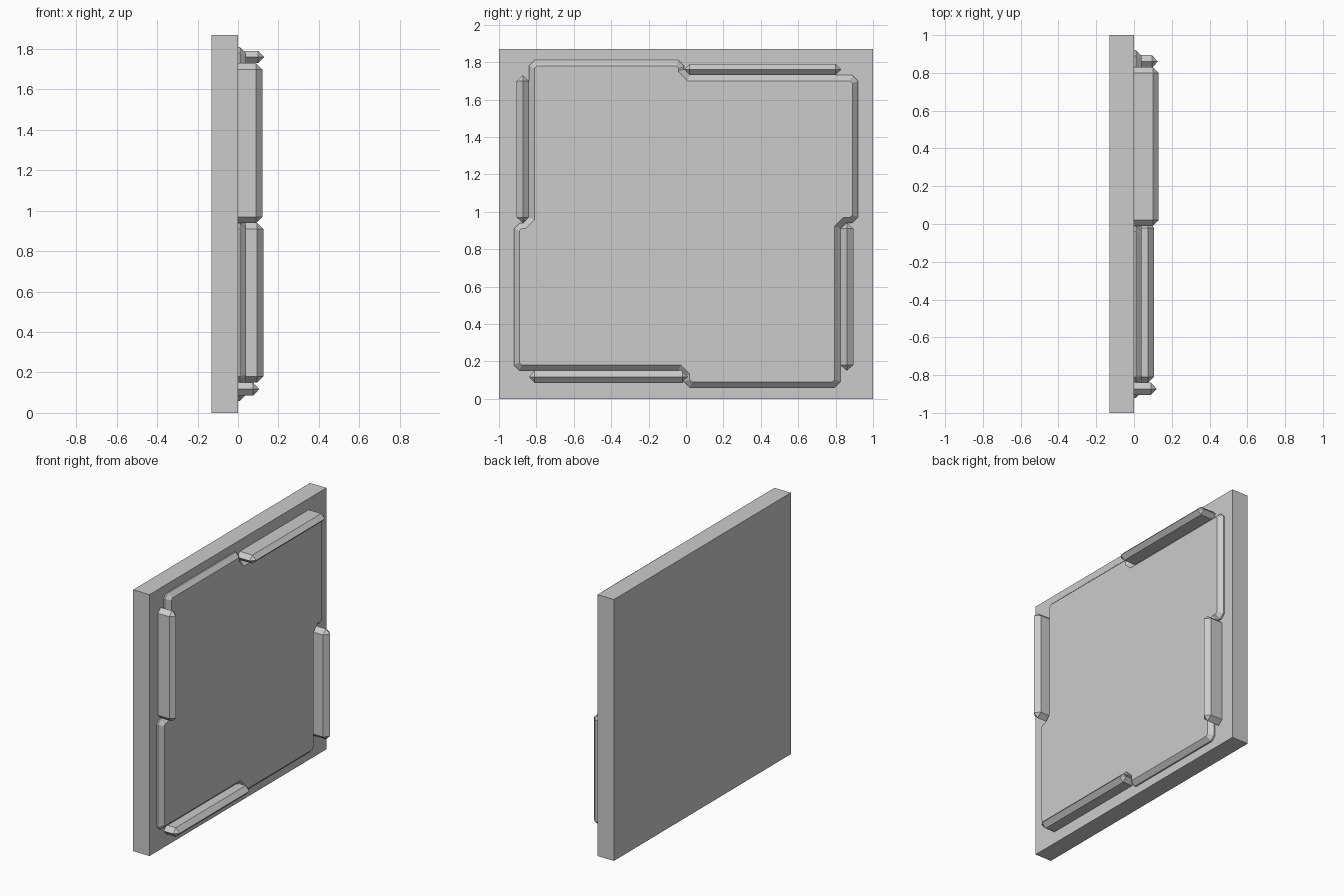
import bpy, bmesh
from mathutils import Vector

if "Cube" in bpy.data.objects:
    bpy.data.objects.remove(bpy.data.objects["Cube"])


def finish(name, bm, mat=None):
    bmesh.ops.recalc_face_normals(bm, faces=bm.faces[:])
    me = bpy.data.meshes.new(name)
    bm.to_mesh(me)
    bm.free()
    ob = bpy.data.objects.new(name, me)
    bpy.context.collection.objects.link(ob)
    if mat:
        me.materials.append(mat)
    return ob


dark = bpy.data.materials.new("dark_grey")
dark.diffuse_color = (0.52, 0.52, 0.52, 1)
dark.use_nodes = True
dark.node_tree.nodes["Principled BSDF"].inputs["Base Color"].default_value = dark.diffuse_color

# Backing slab
bm = bmesh.new()
bmesh.ops.create_cube(bm, size=1)
for v in bm.verts:
    v.co = Vector((v.co.x * 0.13 - 0.065, v.co.y * 2, (v.co.z + 0.5) * 1.87))
finish("backing_slab", bm)

# Front panel: stepped pinwheel outline (y, z) with a bevelled rim
outline = [
    (-0.84, 1.78), (-0.81, 1.81), (-0.04, 1.81), (-0.01, 1.78),
    (-0.01, 1.76), (0.02, 1.73), (0.89, 1.73), (0.92, 1.70),
    (0.92, 0.97), (0.89, 0.94), (0.855, 0.94), (0.825, 0.91),
    (0.825, 0.09), (0.795, 0.06), (0.02, 0.06), (-0.01, 0.09),
    (-0.01, 0.12), (-0.04, 0.15), (-0.89, 0.15), (-0.92, 0.18),
    (-0.92, 0.91), (-0.89, 0.94), (-0.87, 0.94), (-0.84, 0.97),
]
bm = bmesh.new()
base = bm.faces.new([bm.verts.new((-0.02, y, z)) for y, z in reversed(outline)])
ext = bmesh.ops.extrude_face_region(bm, geom=[base])["geom"]
for v in ext:
    if isinstance(v, bmesh.types.BMVert):
        v.co.x = 0.01
cap = next(f for f in ext if isinstance(f, bmesh.types.BMFace))
bm.normal_update()
bmesh.ops.inset_region(bm, faces=[cap], thickness=0.03, depth=0,
                       use_even_offset=True, use_boundary=True)
for v in cap.verts:
    v.co.x = 0.04
finish("front_panel", bm, dark)


# Raised trim bars: pointed ends and a ridged front
def trim_bar(name, vertical, start, end, low, high, height, c=0.03):
    mid = (low + high) / 2
    plan = [(start, mid), (start + c, low), (end - c, low),
            (end, mid), (end - c, high), (start + c, high)]
    pts = [(x, a, b) for x in (-0.02, height - c) for a, b in plan]
    pts += [(height, start + c, mid), (height, end - c, mid)]
    bm = bmesh.new()
    for x, a, b in pts:
        bm.verts.new((x, b, a) if vertical else (x, a, b))
    bmesh.ops.convex_hull(bm, input=bm.verts[:])
    bmesh.ops.dissolve_limit(bm, angle_limit=0.01, verts=bm.verts[:], edges=bm.edges[:])
    finish(name, bm, dark)


trim_bar("top_trim", False, -0.01, 0.83, 1.73, 1.79, 0.13)
trim_bar("bottom_trim", False, -0.84, 0.01, 0.085, 0.15, 0.105)
trim_bar("left_trim", True, 0.94, 1.73, -0.905, -0.84, 0.12)
trim_bar("right_trim", True, 0.15, 0.94, 0.825, 0.895, 0.125)
